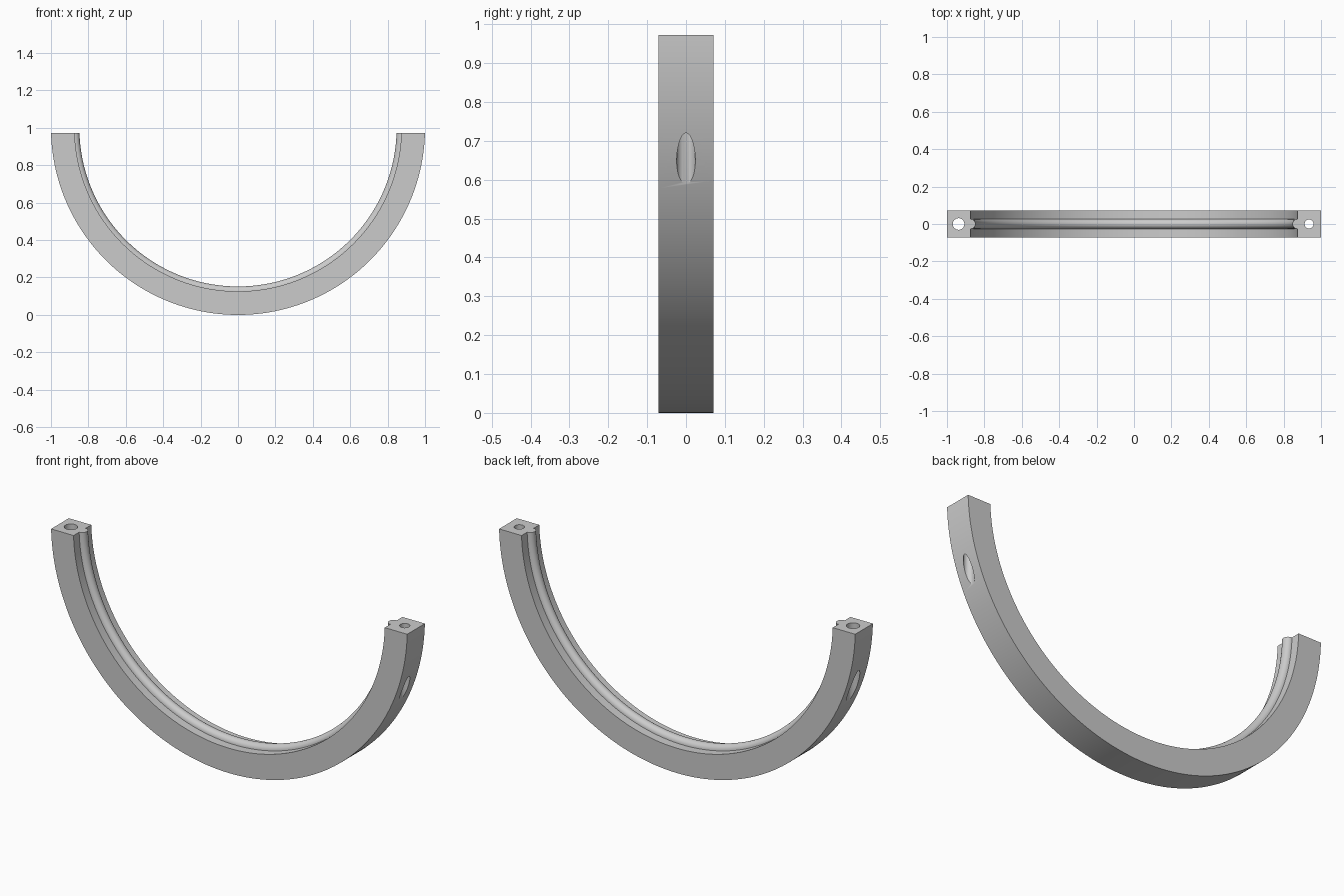
import bpy, bmesh
from math import pi, cos, sin, radians
from mathutils import Vector

old = bpy.data.objects.get("Cube")
if old:
    bpy.data.objects.remove(old, do_unlink=True)

OUTER, INNER, HALF_WIDTH = 1.0, 0.874, 0.071
BEAD = 0.026
TOP = 0.972

grey = bpy.data.materials.new("plain grey")
grey.use_nodes = True
colour = (0.6, 0.6, 0.6, 1)
grey.diffuse_color = colour
grey.node_tree.nodes["Principled BSDF"].inputs["Base Color"].default_value = colour

# Cross-section: rectangular bar with a round bead on its inner face
profile = [(INNER, -HALF_WIDTH), (OUTER, -HALF_WIDTH),
           (OUTER, HALF_WIDTH), (INNER, HALF_WIDTH)]
steps = 14
for i in range(steps + 1):
    a = pi * i / steps
    profile.append((INNER - BEAD * sin(a), BEAD * cos(a)))

# Half ring: sweep the section, trim the ends level and cap them
bm = bmesh.new()
verts = [bm.verts.new((x, y, 1)) for x, y in profile]
edges = [bm.edges.new((v, verts[i - 1])) for i, v in enumerate(verts)]
bmesh.ops.spin(bm, geom=verts + edges, cent=(0, 0, 1), axis=(0, 1, 0),
               angle=pi, steps=144)
bmesh.ops.bisect_plane(bm, geom=bm.verts[:] + bm.edges[:] + bm.faces[:],
                       plane_co=(0, 0, TOP), plane_no=(0, 0, 1), clear_outer=True)
bmesh.ops.holes_fill(bm, edges=[e for e in bm.edges if e.is_boundary], sides=0)
bmesh.ops.recalc_face_normals(bm, faces=bm.faces[:])
mesh = bpy.data.meshes.new("half_ring")
bm.to_mesh(mesh)
bm.free()
mesh.materials.append(grey)
ring = bpy.data.objects.new("half_ring", mesh)
bpy.context.collection.objects.link(ring)


# Upright pin holes that run out through the curved outer face
def drill(name, x, radius):
    bpy.ops.mesh.primitive_cylinder_add(vertices=48, radius=radius, depth=0.8,
                                        location=(x, 0, 0.8))
    cutter = bpy.context.object
    cutter.name = name
    cutter.hide_render = True
    cutter.data.materials.append(grey)
    bpy.ops.object.select_all(action='DESELECT')
    ring.select_set(True)
    bpy.context.view_layer.objects.active = ring
    mod = ring.modifiers.new(name, 'BOOLEAN')
    mod.operation = 'DIFFERENCE'
    mod.solver = 'EXACT'
    mod.object = cutter
    bpy.ops.object.modifier_apply(modifier=mod.name)
    bpy.data.objects.remove(cutter, do_unlink=True)


drill("right_pin_hole", -0.938, 0.031)
drill("left_pin_hole", 0.936, 0.024)

bpy.ops.object.shade_smooth_by_angle(angle=radians(30))
